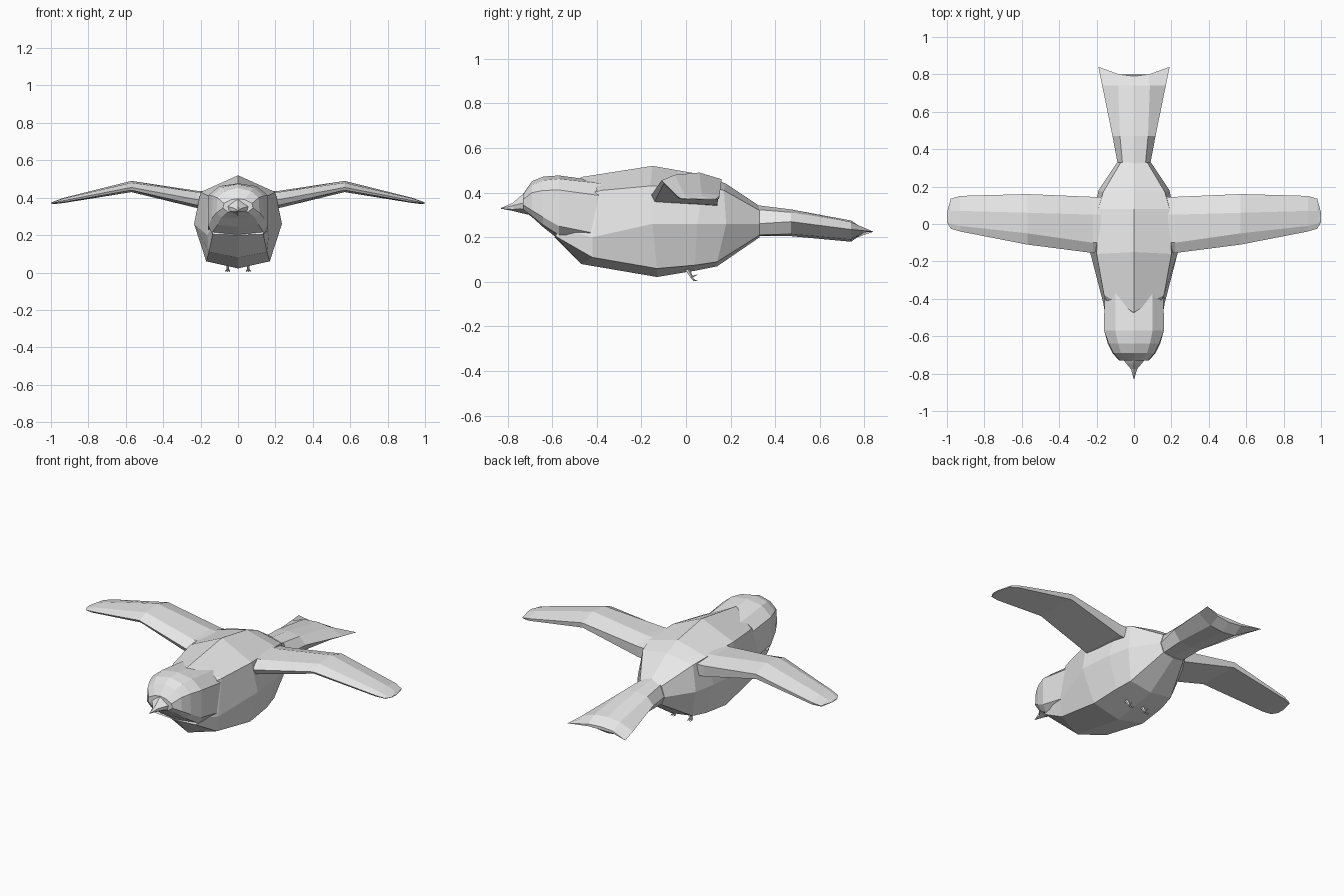
import bpy, bmesh, math
from mathutils import Vector

GREY = bpy.data.materials.new("plain grey")
GREY.diffuse_color = (0.8, 0.8, 0.8, 1)


def finish(name, bm):
    bmesh.ops.remove_doubles(bm, verts=bm.verts, dist=0.0005)
    bmesh.ops.recalc_face_normals(bm, faces=bm.faces)
    mesh = bpy.data.meshes.new(name)
    bm.to_mesh(mesh)
    bm.free()
    mesh.materials.append(GREY)
    obj = bpy.data.objects.new(name, mesh)
    bpy.context.collection.objects.link(obj)
    return obj


def loft(name, rings):
    """Skin a list of closed rings and cap both ends."""
    bm = bmesh.new()
    loops = [[bm.verts.new(p) for p in r] for r in rings]
    n = len(loops[0])
    for a, b in zip(loops, loops[1:]):
        for i in range(n):
            j = (i + 1) % n
            bm.faces.new((a[i], a[j], b[j], b[i]))
    bm.faces.new(loops[0])
    bm.faces.new(loops[-1])
    return finish(name, bm)


def sym(half):
    """Close a half ring (top centre to bottom centre) by mirroring in x."""
    return half + [(-x, y, z) for x, y, z in half[-2:0:-1]]


def at(y, *xz):
    return sym([(x, y, z) for x, z in xz])


# Torso with a raised back and a flat-sided belly
loft("body", [
    sym([(0, -.50, .42), (.10, -.50, .38), (.14, -.57, .24), (.135, -.585, .205), (0, -.59, .20)]),
    sym([(0, -.47, .47), (.16, -.38, .41), (.165, -.42, .20), (.155, -.42, .11), (0, -.47, .08)]),
    sym([(0, -.15, .52), (.20, -.16, .43), (.235, -.15, .26), (.17, -.13, .06), (0, -.13, .022)]),
    sym([(0, .08, .48), (.19, .08, .43), (.215, .05, .26), (.16, .04, .075), (0, .04, .05)]),
    sym([(0, .18, .44), (.165, .17, .41), (.19, .18, .26), (.14, .14, .09), (0, .14, .07)]),
    sym([(0, .33, .34), (.07, .33, .32), (.09, .33, .26), (.07, .33, .21), (0, .33, .20)]),
])

# Head, rounded off towards the face
loft("head", [
    at(-.37, (0, .45), (.10, .44), (.158, .385), (.158, .21), (.12, .20), (0, .20)),
    at(-.57, (0, .477), (.10, .462), (.16, .412), (.16, .25), (.14, .21), (0, .19)),
    at(-.64, (0, .472), (.085, .455), (.135, .41), (.14, .29), (.11, .255), (0, .245)),
    at(-.69, (0, .452), (.07, .435), (.11, .40), (.115, .32), (.09, .295), (0, .29)),
    at(-.73, (0, .395), (.035, .39), (.075, .37), (.08, .345), (.055, .325), (0, .32)),
])

# Pointed beak
loft("beak", [
    at(-.70, (0, .41), (.08, .36), (.07, .325), (0, .30)),
    at(-.745, (0, .383), (.042, .35), (.036, .328), (0, .31)),
    at(-.775, (0, .355), (.017, .342), (.014, .325), (0, .318)),
    at(-.83, (0, .331), (.001, .33), (.001, .329), (0, .328)),
])

# Tail fanning out to a notched end
loft("tail", [
    sym([(0, .31, .345), (.06, .31, .325), (.085, .31, .26), (.065, .31, .21), (0, .31, .205)]),
    sym([(0, .47, .325), (.075, .47, .312), (.115, .47, .27), (.07, .47, .215), (0, .47, .205)]),
    sym([(0, .74, .275), (.085, .74, .268), (.17, .74, .235), (.085, .74, .19), (0, .74, .18)]),
    sym([(0, .79, .235), (.08, .80, .235), (.19, .84, .225), (.08, .80, .222), (0, .79, .22)]),
])

# Wings: section points run leading edge, over the top, then back underneath
WING = [
    (.12, [(-.16, .385), (-.10, .43), (.05, .43), (.145, .405), (.14, .335), (-.14, .355)]),
    (.22, [(-.155, .39), (-.10, .43), (.05, .437), (.145, .41), (.14, .345), (-.14, .36)]),
    (.57, [(-.11, .455), (-.05, .48), (.06, .49), (.16, .46), (.155, .43), (-.10, .44)]),
    (.93, [(-.04, .385), (-.01, .397), (.07, .40), (.15, .385), (.148, .372), (-.035, .376)]),
    (.98, [(-.025, .375), (0, .38), (.07, .382), (.135, .372), (.13, .366), (-.02, .37)]),
    (1.0, [(.01, .372), (.02, .374), (.04, .374), (.06, .371), (.06, .369), (.015, .37)]),
]
for side, s in (("right", 1), ("left", -1)):
    loft(side + "_wing", [[(s * x, y, z) for y, z in ring] for x, ring in WING])


def limb(bm, a, b, r1, r2):
    """Five-sided tapered segment between two points."""
    a, b = Vector(a), Vector(b)
    rot = (b - a).to_track_quat('Z', 'Y').to_matrix().to_4x4()
    rot.translation = (a + b) / 2
    bmesh.ops.create_cone(bm, cap_ends=True, segments=5, radius1=r1,
                          radius2=r2, depth=(b - a).length, matrix=rot)


# Small tucked feet: a leg, three front toes and one back toe
for side, s in (("right", 1), ("left", -1)):
    bm = bmesh.new()
    x = s * .055
    ankle = (x, .025, .022)
    limb(bm, (x, .0, .065), ankle, .011, .007)
    for dx in (-.01, 0, .01):
        limb(bm, ankle, (x + dx, .035, .008), .005, .004)
        limb(bm, (x + dx, .035, .008), (x + dx, .052, .004), .004, .001)
    limb(bm, ankle, (x, .052, .032), .005, .001)
    finish(side + "_foot", bm)
